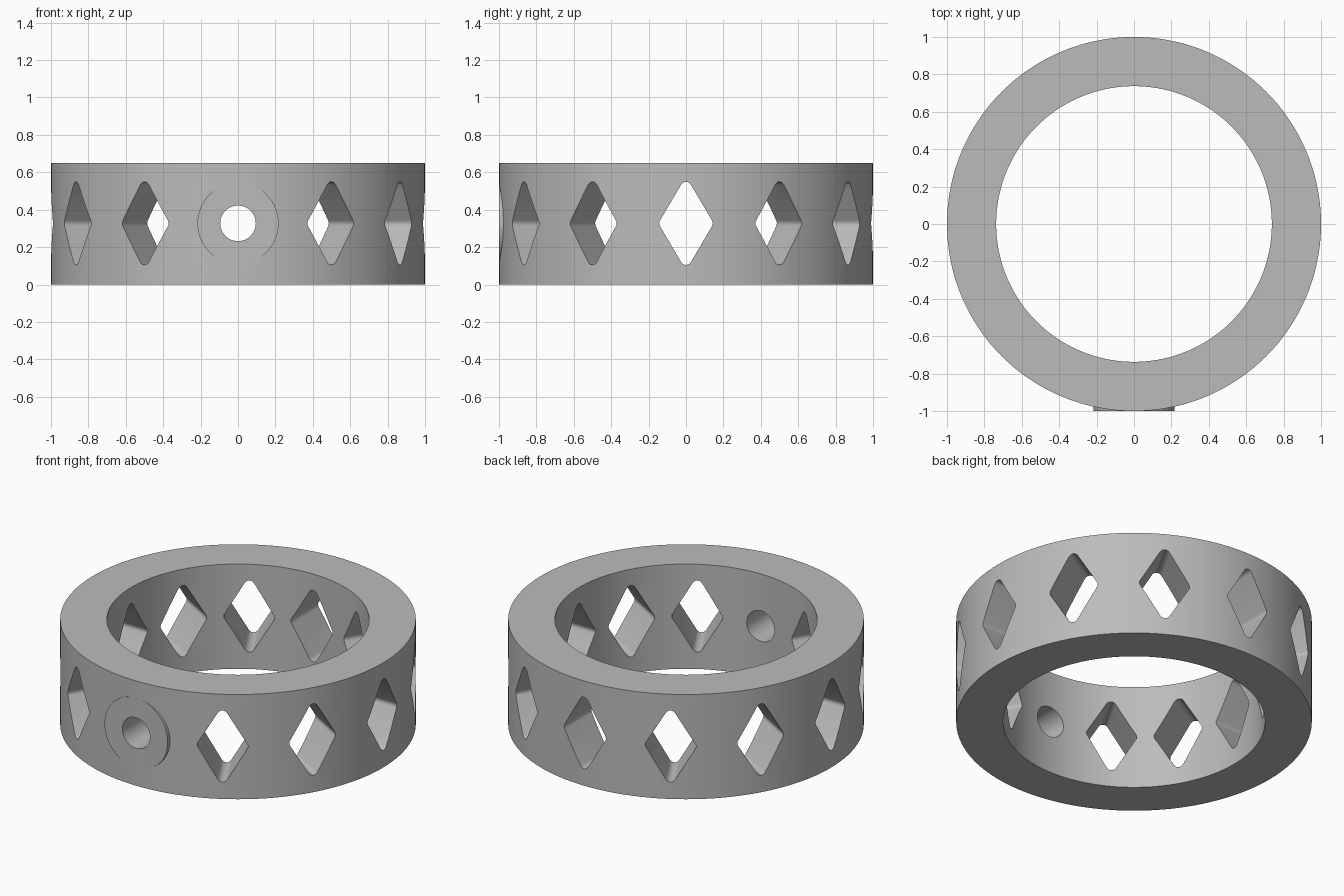
import bpy, bmesh
from math import pi, sin, cos, atan2, radians
from mathutils import Matrix

cube = bpy.data.objects.get("Cube")
if cube:
    bpy.data.objects.remove(cube, do_unlink=True)

HEIGHT, OUTER, INNER = 0.65, 1.0, 0.737
MID = 0.327
SEGMENTS = 144

grey = bpy.data.materials.new("plain grey")
grey.use_nodes = True
grey.diffuse_color = (0.5, 0.5, 0.5, 1)
grey.node_tree.nodes["Principled BSDF"].inputs["Base Color"].default_value = (0.5, 0.5, 0.5, 1)


def circle(radius, count):
    return [(radius * cos(2 * pi * i / count), radius * sin(2 * pi * i / count))
            for i in range(count)]


def rounded_diamond(half_width, half_height, radius, steps=6):
    """Diamond outline with an arc at each tip."""
    w, h = half_width - radius, half_height - radius
    side = atan2(w, h)
    tips = [(w, 0, 0, side), (0, h, pi / 2, pi / 2 - side),
            (-w, 0, pi, side), (0, -h, -pi / 2, pi / 2 - side)]
    return [(x + radius * cos(mid + spread * (2 * i / steps - 1)),
             y + radius * sin(mid + spread * (2 * i / steps - 1)))
            for x, y, mid, spread in tips for i in range(steps + 1)]


def add_prism(bm, outline, low, high, matrix=Matrix()):
    """Closed prism from a flat outline, extruded along local z."""
    bottom = [bm.verts.new(matrix @ Matrix.Translation((x, y, low)).translation) for x, y in outline]
    top = [bm.verts.new(matrix @ Matrix.Translation((x, y, high)).translation) for x, y in outline]
    bm.faces.new(bottom[::-1])
    bm.faces.new(top)
    for i in range(len(outline)):
        j = (i + 1) % len(outline)
        bm.faces.new((bottom[i], bottom[j], top[j], top[i]))


def make_object(name, bm):
    bmesh.ops.recalc_face_normals(bm, faces=bm.faces)
    mesh = bpy.data.meshes.new(name)
    bm.to_mesh(mesh)
    bm.free()
    mesh.materials.append(grey)
    obj = bpy.data.objects.new(name, mesh)
    bpy.context.collection.objects.link(obj)
    return obj


def outward(angle):
    """Frame at mid height whose z axis points radially; angle 0 is the front."""
    return (Matrix.Translation((0, 0, MID)) @ Matrix.Rotation(angle, 4, 'Z')
            @ Matrix.Rotation(pi / 2, 4, 'X'))


def boolean(target, tool, operation):
    mod = target.modifiers.new(tool.name, 'BOOLEAN')
    mod.object, mod.operation, mod.solver = tool, operation, 'EXACT'
    bpy.context.view_layer.objects.active = target
    bpy.ops.object.modifier_apply(modifier=mod.name)
    bpy.data.objects.remove(tool, do_unlink=True)


# Solid band
bm = bmesh.new()
add_prism(bm, circle(OUTER, SEGMENTS), 0, HEIGHT)
band = make_object("ring_band", bm)

# Flat round boss on the front
bm = bmesh.new()
add_prism(bm, circle(0.217, 64), 0.85, 0.999, outward(0))
boolean(band, make_object("front_boss", bm), 'UNION')

# Finger opening
bm = bmesh.new()
add_prism(bm, circle(INNER, SEGMENTS), -0.2, HEIGHT + 0.2)
boolean(band, make_object("bore_cutter", bm), 'DIFFERENCE')

# Round hole in the front, diamond windows around the rest
bm = bmesh.new()
add_prism(bm, circle(0.095, 48), 0.6, 1.2, outward(0))
for k in range(1, 12):
    add_prism(bm, rounded_diamond(0.143, 0.222, 0.03), 0.6, 1.2, outward(k * pi / 6))
boolean(band, make_object("window_cutter", bm), 'DIFFERENCE')

# Smooth curves, crisp rims
bpy.ops.object.select_all(action='DESELECT')
band.select_set(True)
bpy.context.view_layer.objects.active = band
bpy.ops.object.shade_smooth_by_angle(angle=radians(30))
